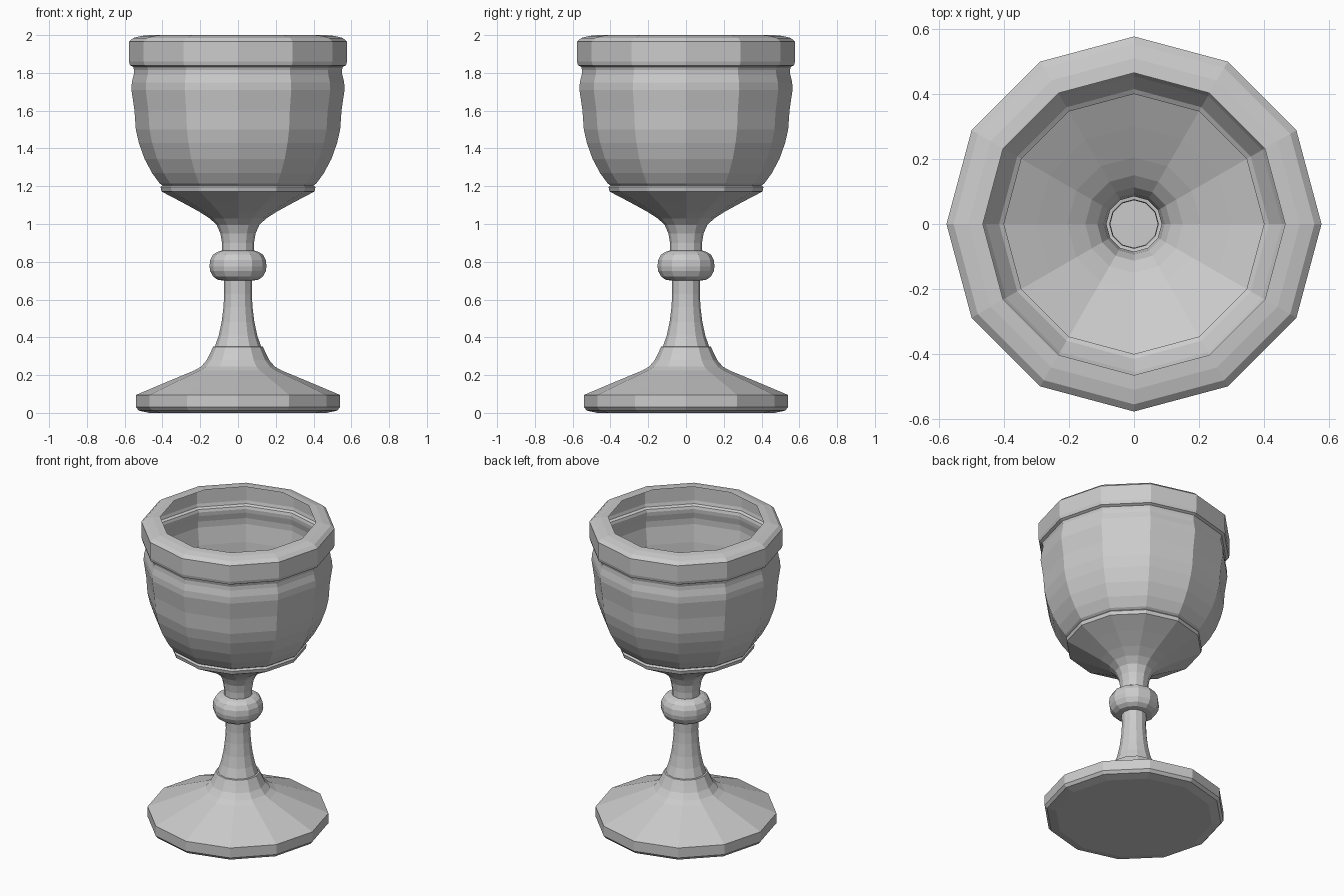
import bpy, bmesh
from math import cos, sin, tau

SIDES = 12


def lathe(name, profile, cap_bottom=False):
    """Turn a (radius, height) profile into a faceted open shell."""
    bm = bmesh.new()
    rings = [[bm.verts.new((r * cos(tau * i / SIDES), r * sin(tau * i / SIDES), z))
              for i in range(SIDES)] for r, z in profile]
    for low, high in zip(rings, rings[1:]):
        for i in range(SIDES):
            j = (i + 1) % SIDES
            bm.faces.new((low[i], low[j], high[j], high[i]))
    if cap_bottom:
        bm.faces.new(rings[0][::-1])
    mesh = bpy.data.meshes.new(name)
    bm.to_mesh(mesh)
    bm.free()
    obj = bpy.data.objects.new(name, mesh)
    bpy.context.collection.objects.link(obj)
    return obj


# Foot: closed underneath, sloping up to the stem collar
lathe("foot", [(0.47, 0.0), (0.525, 0.012), (0.54, 0.03), (0.54, 0.095),
               (0.37, 0.167), (0.23, 0.225), (0.195, 0.245), (0.165, 0.28),
               (0.148, 0.315), (0.132, 0.35)], cap_bottom=True)

# Stem: slender and hollow
lathe("stem", [(0.132, 0.35), (0.122, 0.352), (0.102, 0.41), (0.087, 0.48),
               (0.077, 0.56), (0.073, 0.63), (0.075, 0.70)])

# Knop: rounded bead on the stem
lathe("knop", [(0.075, 0.70), (0.108, 0.705), (0.132, 0.722), (0.147, 0.75),
               (0.151, 0.775), (0.147, 0.81), (0.132, 0.838), (0.11, 0.852),
               (0.085, 0.86)])

# Bowl: thin wall with a flared underside, a bead and a swelling body
lathe("bowl", [(0.085, 0.86), (0.085, 0.90), (0.093, 0.95), (0.113, 0.995),
               (0.15, 1.03), (0.205, 1.065), (0.30, 1.117), (0.405, 1.172),
               (0.41, 1.195), (0.40, 1.205), (0.415, 1.215), (0.455, 1.27),
               (0.495, 1.345), (0.525, 1.43), (0.541, 1.50), (0.548, 1.60),
               (0.564, 1.71), (0.562, 1.75), (0.552, 1.79), (0.55, 1.815),
               (0.555, 1.832)])

# Rim: raised band turned inward at the top
lathe("rim", [(0.555, 1.832), (0.572, 1.84), (0.577, 1.86), (0.577, 1.965),
              (0.555, 1.985), (0.51, 1.996), (0.465, 2.0)])
